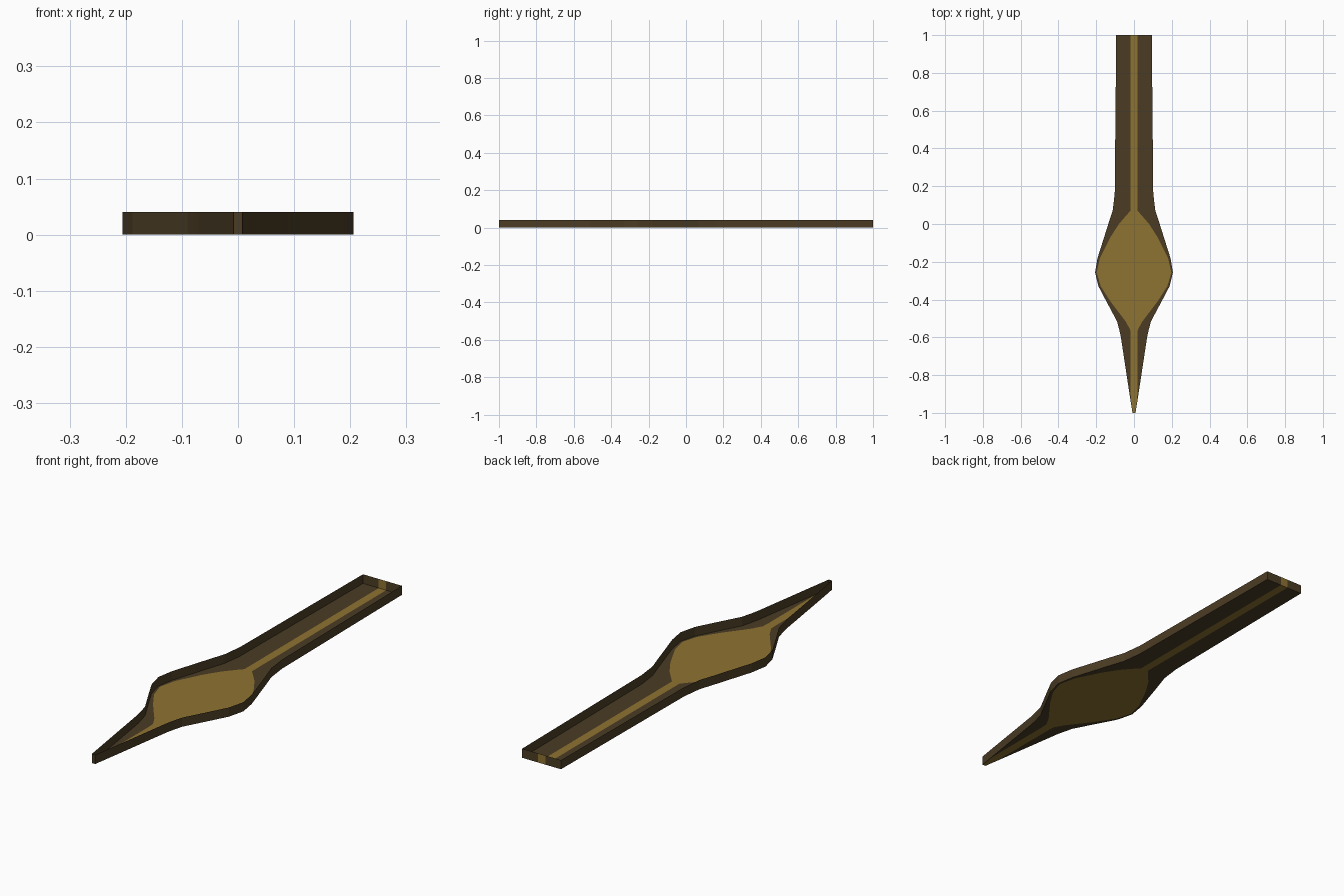
import bpy, bmesh

if "Cube" in bpy.data.objects:
    bpy.data.objects.remove(bpy.data.objects["Cube"])

def material(name, rgb):
    m = bpy.data.materials.new(name)
    m.diffuse_color = (*rgb, 1)
    m.use_nodes = True
    m.node_tree.nodes["Principled BSDF"].inputs["Base Color"].default_value = m.diffuse_color
    return m

DARK, GOLD = 0, 1
mats = [material("dark_brown", (0.070, 0.046, 0.018)),
        material("dull_gold", (0.27, 0.17, 0.031))]
H = 0.04

# Stations along the blade: y, half width, half width of the gold inlay
stations = [
    (1.00, 0.094, 0.018), (0.16, 0.102, 0.018), (0.07, 0.113, 0.018),
    (0.06, 0.116, 0.028), (0.00, 0.136, 0.080), (-0.07, 0.158, 0.125),
    (-0.18, 0.193, 0.180), (-0.257, 0.206, 0.198), (-0.33, 0.188, 0.176),
    (-0.41, 0.146, 0.125), (-0.515, 0.090, 0.045), (-0.56, 0.078, 0.020),
    (-0.595, 0.070, 0.018), (-0.78, 0.042, 0.018), (-0.82, 0.036, 0.018),
    (-0.93, 0.019, 0.017), (-1.00, 0.008, 0.007),
]

def build(name, faces):
    bm = bmesh.new()
    for pts, mat in faces:
        bm.faces.new([bm.verts.new(p) for p in pts]).material_index = mat
    bmesh.ops.remove_doubles(bm, verts=bm.verts, dist=1e-5)
    me = bpy.data.meshes.new(name)
    bm.to_mesh(me)
    bm.free()
    for m in mats:
        me.materials.append(m)
    ob = bpy.data.objects.new(name, me)
    bpy.context.collection.objects.link(ob)

def columns(s):
    y, w, g = s
    return [(-w, y), (-g, y), (g, y), (w, y)]

def wall(a, b, mat):
    return ([(*a, 0), (*b, 0), (*b, H), (*a, H)], mat)

floor, walls = [], []
for s, t in zip(stations, stations[1:]):
    a, b = columns(s), columns(t)
    # Floor: dark margins either side of the gold inlay
    for i, mat in enumerate((DARK, GOLD, DARK)):
        floor.append(([(*p, 0) for p in (a[i], b[i], b[i + 1], a[i + 1])], mat))
    # Long side walls, facing outward
    walls += [wall(a[0], b[0], DARK), wall(b[3], a[3], DARK)]

# End walls; the wide end carries the gold stripe
top, tip = columns(stations[0]), columns(stations[-1])
for i, mat in enumerate((DARK, GOLD, DARK)):
    walls.append(wall(top[i + 1], top[i], mat))
    walls.append(wall(tip[i], tip[i + 1], DARK))

build("blade_floor", floor)
build("blade_rim", walls)
